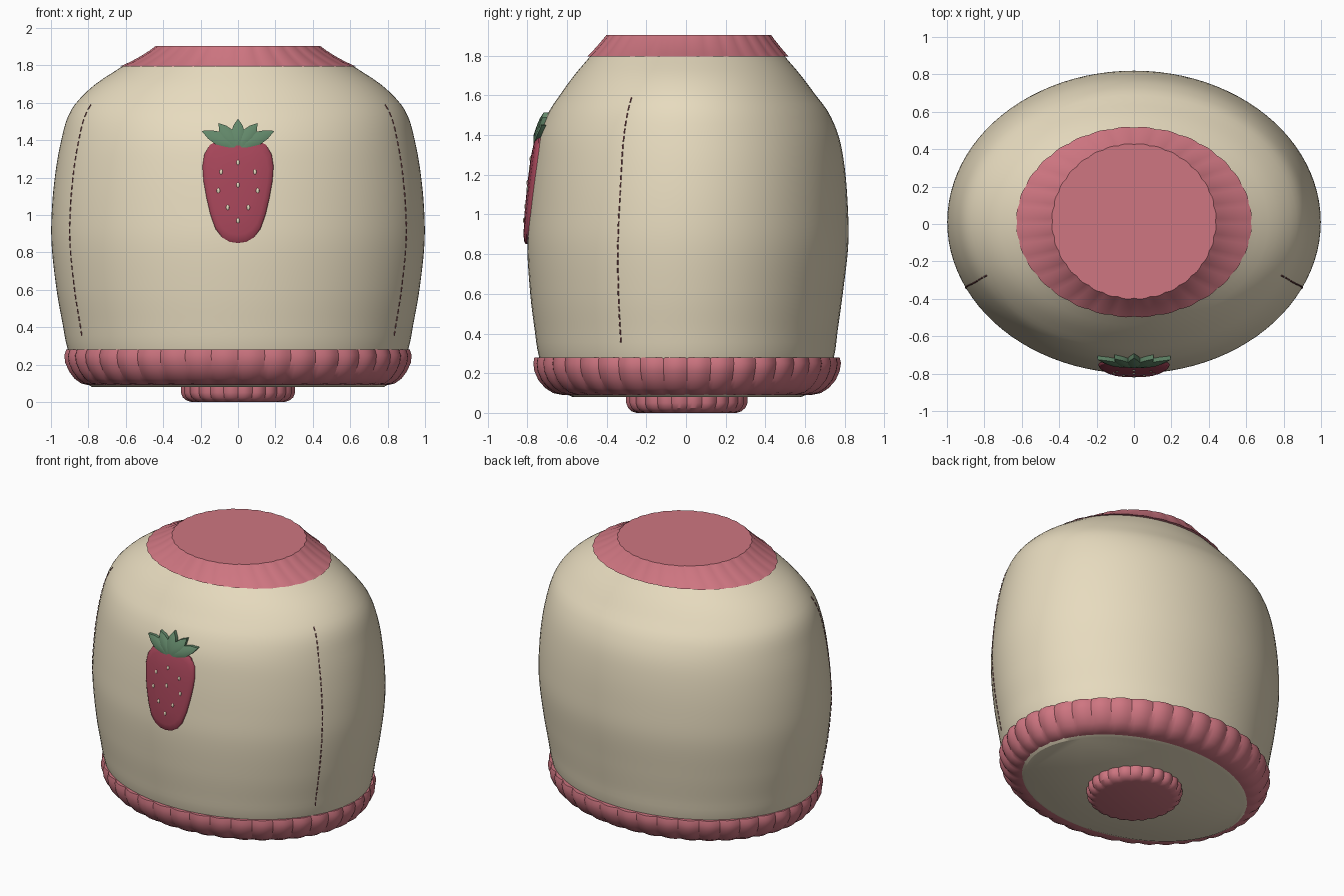
import bpy, math
from math import sin, cos, pi, radians
from mathutils import Vector

if "Cube" in bpy.data.objects:
    bpy.data.objects.remove(bpy.data.objects["Cube"])


def material(name, rgb):
    m = bpy.data.materials.new(name)
    m.diffuse_color = (*rgb, 1)
    m.use_nodes = True
    m.node_tree.nodes["Principled BSDF"].inputs["Base Color"].default_value = m.diffuse_color
    return m


CREAM = material("cream", (0.80, 0.71, 0.52))
PINK = material("pink", (0.62, 0.18, 0.22))
RED = material("berry_red", (0.38, 0.06, 0.10))
GREEN = material("leaf_green", (0.12, 0.24, 0.14))
THREAD = material("thread", (0.22, 0.07, 0.08))


def add_mesh(name, verts, faces, mat, angle=30):
    me = bpy.data.meshes.new(name)
    me.from_pydata(verts, [], faces)
    me.materials.append(mat)
    me.shade_smooth()
    me.set_sharp_from_angle(angle=radians(angle))
    ob = bpy.data.objects.new(name, me)
    bpy.context.collection.objects.link(ob)
    return ob


def section(profile, z):
    """Smooth (Catmull-Rom style) section of a profile at height z."""
    last = len(profile) - 1
    i = 0
    while i < last - 1 and z > profile[i + 1][0]:
        i += 1
    a, b = profile[i], profile[i + 1]
    p, q = profile[max(i - 1, 0)], profile[min(i + 2, last)]
    h = b[0] - a[0]
    t = (z - a[0]) / h
    out = [z]
    for k in (1, 2, 3):
        ma = (b[k] - p[k]) / (b[0] - p[0]) * h
        mb = (q[k] - a[k]) / (q[0] - a[0]) * h
        out.append((2*t**3 - 3*t*t + 1) * a[k] + (t**3 - 2*t*t + t) * ma
                   + (3*t*t - 2*t**3) * b[k] + (t**3 - t*t) * mb)
    return out


def loft(name, rows, n, mat, ribs=0, amp=0.0):
    """Stack of ellipses (z, half width, front y, back y), optionally ribbed."""
    verts, faces = [], []
    for z, rx, yf, yb in rows:
        for j in range(n):
            a = 2 * pi * j / n - pi / 2
            d = amp * (abs(sin(ribs * a / 2)) - 0.9) if ribs else 0
            verts.append(((rx + d) * cos(a),
                          (yf + yb) / 2 + ((yb - yf) / 2 + d) * sin(a), z))
    for i in range(len(rows) - 1):
        for j in range(n):
            k = (j + 1) % n
            faces.append((i*n + j, i*n + k, (i+1)*n + k, (i+1)*n + j))
    faces.append(tuple(range(n - 1, -1, -1)))
    faces.append(tuple(range((len(rows) - 1) * n, len(rows) * n)))
    return add_mesh(name, verts, faces, mat)


# Cream body
BODY = [(0.08, 0.78, -0.57, 0.58), (0.13, 0.85, -0.68, 0.69),
        (0.28, 0.91, -0.74, 0.745), (0.42, 0.938, -0.763, 0.765),
        (0.60, 0.97, -0.785, 0.79), (0.85, 0.997, -0.80, 0.818),
        (1.05, 0.994, -0.788, 0.815), (1.25, 0.973, -0.766, 0.798),
        (1.40, 0.945, -0.738, 0.768), (1.52, 0.912, -0.69, 0.715),
        (1.60, 0.865, -0.637, 0.655), (1.70, 0.762, -0.565, 0.58),
        (1.80, 0.61, -0.48, 0.495)]
heights = [0.08 + 1.72 * i / 50 for i in range(51)]
loft("body", [section(BODY, z) for z in heights], 96, CREAM)

# Ribbed pink trims
loft("lower_band", [(0.09, 0.80, -0.62, 0.63), (0.10, 0.84, -0.67, 0.68),
                    (0.125, 0.875, -0.71, 0.72), (0.165, 0.905, -0.745, 0.755),
                    (0.21, 0.925, -0.765, 0.775), (0.25, 0.93, -0.77, 0.782),
                    (0.28, 0.92, -0.765, 0.775)], 240, PINK, 40, 0.016)
loft("top_collar", [(1.795, 0.63, -0.50, 0.52), (1.82, 0.575, -0.475, 0.497),
                    (1.85, 0.52, -0.448, 0.472), (1.88, 0.473, -0.422, 0.448),
                    (1.905, 0.44, -0.402, 0.43)], 192, PINK, 32, 0.006)
loft("foot", [(0.0, 0.25, -0.25, 0.255), (0.008, 0.275, -0.275, 0.28),
              (0.025, 0.297, -0.293, 0.30), (0.05, 0.307, -0.303, 0.312),
              (0.085, 0.307, -0.303, 0.312)], 144, PINK, 24, 0.012)


def front(x, z, off):
    """Point on the front of the body, pushed outward by off."""
    _, rx, yf, yb = section(BODY, z)
    return (x, (yf + yb) / 2 - (yb - yf) / 2 * math.sqrt(1 - (x / rx) ** 2) - off, z)


def patch(name, outline, centre, rings, mat):
    """Padded applique: shrinking rings (scale, offset) laid on the body."""
    n = len(outline)
    verts = [front(centre[0] + s * (x - centre[0]), centre[1] + s * (z - centre[1]), o)
             for s, o in rings for x, z in outline]
    faces = [(i*n + j, i*n + (j+1) % n, (i+1)*n + (j+1) % n, (i+1)*n + j)
             for i in range(len(rings) - 1) for j in range(n)]
    verts.append(front(*centre, rings[-1][1]))
    last = (len(rings) - 1) * n
    faces += [(last + j, last + (j+1) % n, len(verts) - 1) for j in range(n)]
    return add_mesh(name, verts, faces, mat, 45)


# Strawberry applique
right = [(0.0, 0.85), (0.045, 0.857), (0.085, 0.88), (0.12, 0.925), (0.147, 1.0),
         (0.168, 1.09), (0.184, 1.18), (0.19, 1.26), (0.18, 1.325),
         (0.15, 1.375), (0.10, 1.402), (0.0, 1.41)]
berry = right + [(-x, z) for x, z in right[-2:0:-1]]
patch("strawberry", berry, (0, 1.15),
      [(1, -0.015), (1, 0.008), (0.96, 0.015), (0.85, 0.02), (0.5, 0.022)], RED)

# Leaves fanned around the crown
for i, (tx, tz, w) in enumerate([(-0.195, 1.45, 0.036), (0.195, 1.45, 0.036),
                                 (-0.105, 1.492, 0.036), (0.105, 1.492, 0.036),
                                 (0, 1.515, 0.036)]):
    base, tip = Vector((tx * 0.08, 1.372)), Vector((tx, tz))
    d = tip - base
    side = Vector((d.y, -d.x)).normalized() * w
    shape = [(0, 0.35), (0.2, 0.75), (0.5, 1), (0.75, 0.68), (1, 0)]
    pts = [base + d * t + side * k for t, k in shape]
    pts += [base + d * t - side * k for t, k in shape[-2::-1]]
    patch(f"leaf_{i + 1}", [tuple(p) for p in pts], tuple(base + d * 0.45),
          [(1, -0.01), (1, 0.02 + 0.001 * i), (0.6, 0.026 + 0.001 * i)], GREEN)

# Seeds
for i, (x, z) in enumerate([(0, 1.28), (-0.09, 1.23), (0.09, 1.23), (0, 1.16),
                            (-0.105, 1.13), (0.105, 1.13), (-0.055, 1.04),
                            (0.055, 1.04), (0, 0.97)]):
    bpy.ops.mesh.primitive_uv_sphere_add(segments=12, ring_count=8, radius=1,
                                         location=front(x, z, 0.021))
    seed = bpy.context.object
    seed.name = f"seed_{i + 1}"
    seed.scale = (0.009, 0.006, 0.014)
    seed.data.materials.append(CREAM)
    bpy.ops.object.shade_smooth()

# Dashed side seams on the front
A = radians(-25.8)


def seam_point(s, z):
    _, rx, yf, yb = section(BODY, z)
    return Vector((s * rx * cos(A), (yf + yb) / 2 + (yb - yf) / 2 * sin(A), z))


for name, s in (("left_seam", -1), ("right_seam", 1)):
    cu = bpy.data.curves.new(name, "CURVE")
    cu.dimensions = "3D"
    cu.bevel_depth = 0.004
    cu.bevel_resolution = 1
    cu.use_fill_caps = True
    cu.materials.append(THREAD)
    for i in range(32):
        z = 0.355 + i * 0.039
        sp = cu.splines.new("POLY")
        sp.points.add(1)
        for p, zz in zip(sp.points, (z, z + 0.025)):
            p.co = (*seam_point(s, zz), 1)
    bpy.context.collection.objects.link(bpy.data.objects.new(name, cu))
